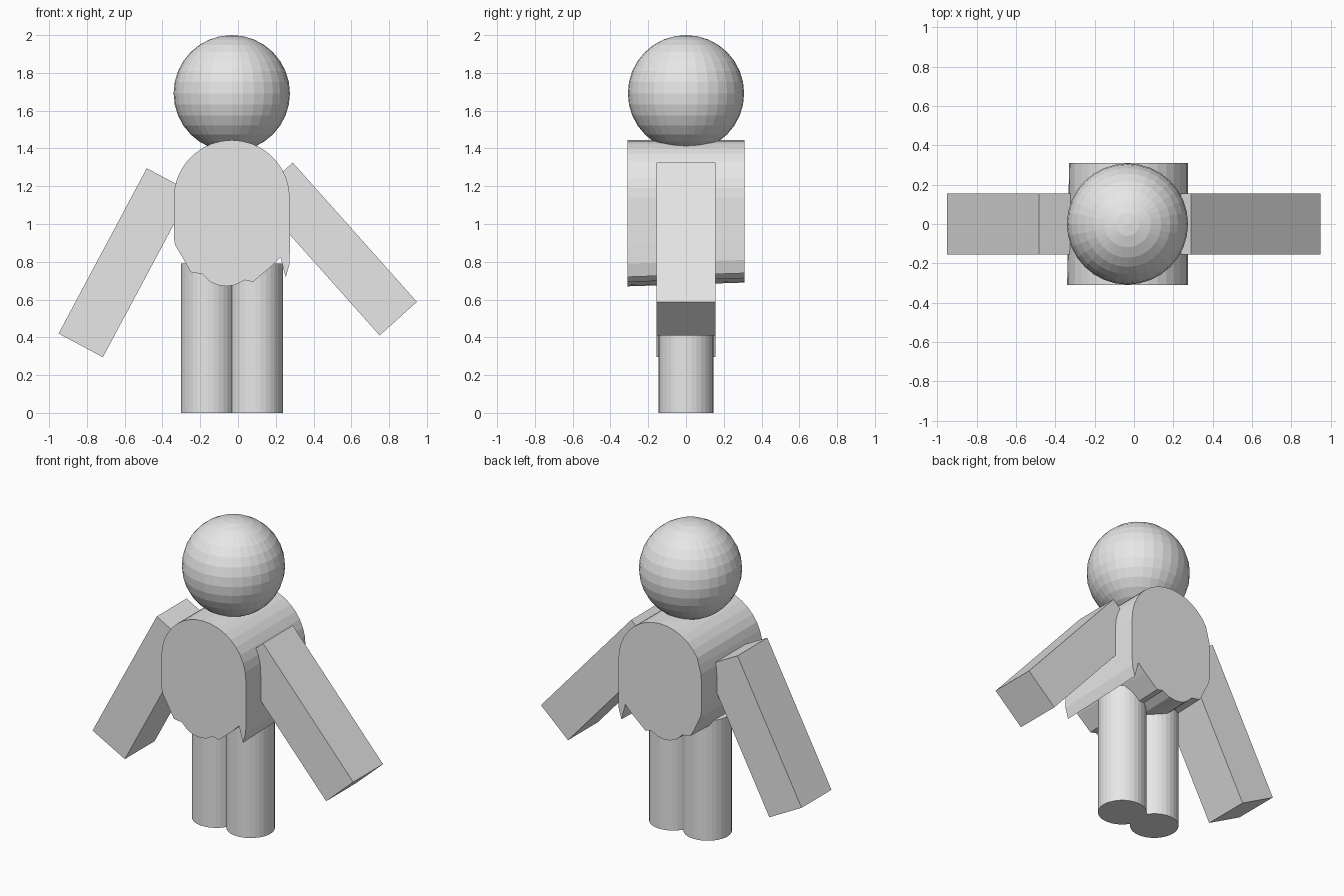
import bpy, bmesh, math
from mathutils import Vector

cube = bpy.data.objects.get("Cube")
if cube:
    bpy.data.objects.remove(cube, do_unlink=True)

grey = bpy.data.materials.new("plain_grey")
grey.use_nodes = True
COLOUR = (0.8, 0.8, 0.8, 1)
grey.diffuse_color = COLOUR
grey.node_tree.nodes["Principled BSDF"].inputs["Base Color"].default_value = COLOUR

MID = -0.033  # centre line of the body


def finish(obj, name):
    obj.name = name
    obj.data.materials.append(grey)


def prism(name, front, back, depth):
    """Join two matching xz outlines at y = -depth and y = +depth."""
    bm = bmesh.new()
    a = [bm.verts.new((x, -depth, z)) for x, z in front]
    b = [bm.verts.new((x, depth, z)) for x, z in back]
    bm.faces.new(a)
    bm.faces.new(b[::-1])
    for i in range(len(a)):
        j = (i + 1) % len(a)
        bm.faces.new((a[i], b[i], b[j], a[j]))
    bmesh.ops.recalc_face_normals(bm, faces=bm.faces)
    mesh = bpy.data.meshes.new(name)
    bm.to_mesh(mesh)
    bm.free()
    obj = bpy.data.objects.new(name, mesh)
    bpy.context.collection.objects.link(obj)
    finish(obj, name)


# Head
bpy.ops.mesh.primitive_uv_sphere_add(segments=32, ring_count=16, radius=0.308,
                                     location=(MID, 0, 1.692))
finish(bpy.context.object, "head")

# Legs
for name, side in (("left_leg", 1), ("right_leg", -1)):
    bpy.ops.mesh.primitive_cylinder_add(vertices=32, radius=0.145, depth=0.79,
                                        location=(MID + side * 0.125, 0, 0.395))
    finish(bpy.context.object, name)

# Arms: tilted boxes given by an upper outer corner, lower outer corner and lower inner corner
for name, top, low, inner in (
        ("left_arm", (0.29, 1.325), (0.947, 0.588), (0.75, 0.41)),
        ("right_arm", (-0.483, 1.295), (-0.95, 0.42), (-0.715, 0.295))):
    top, low, inner = Vector(top), Vector(low), Vector(inner)
    outline = [top, low, inner, top + inner - low]
    prism(name, outline, outline, 0.155)

# Torso: round shoulders over a ragged hem
arc = [(MID + 0.307 * math.cos(math.pi * i / 18), 1.137 + 0.307 * math.sin(math.pi * i / 18))
       for i in range(19)]
hem = [(-0.34, 0.93), (-0.333, 0.89), (-0.275, 0.79), (-0.25, 0.745), (-0.19, 0.735),
       (-0.165, 0.71), (-0.14, 0.69), (-0.1, 0.675), (-0.06, 0.67), (-0.015, 0.677),
       (0.035, 0.703), (0.08, 0.693), (0.12, 0.728), (0.175, 0.775), (0.225, 0.825),
       (0.24, 0.765), (0.253, 0.72), (0.273, 0.79), (0.275, 0.89)]
front = arc + hem
back = [(x + (0.01 if x < -0.3 else 0), z + (0.02 if z < 1 else 0)) for x, z in front]
prism("torso", front, back, 0.31)
